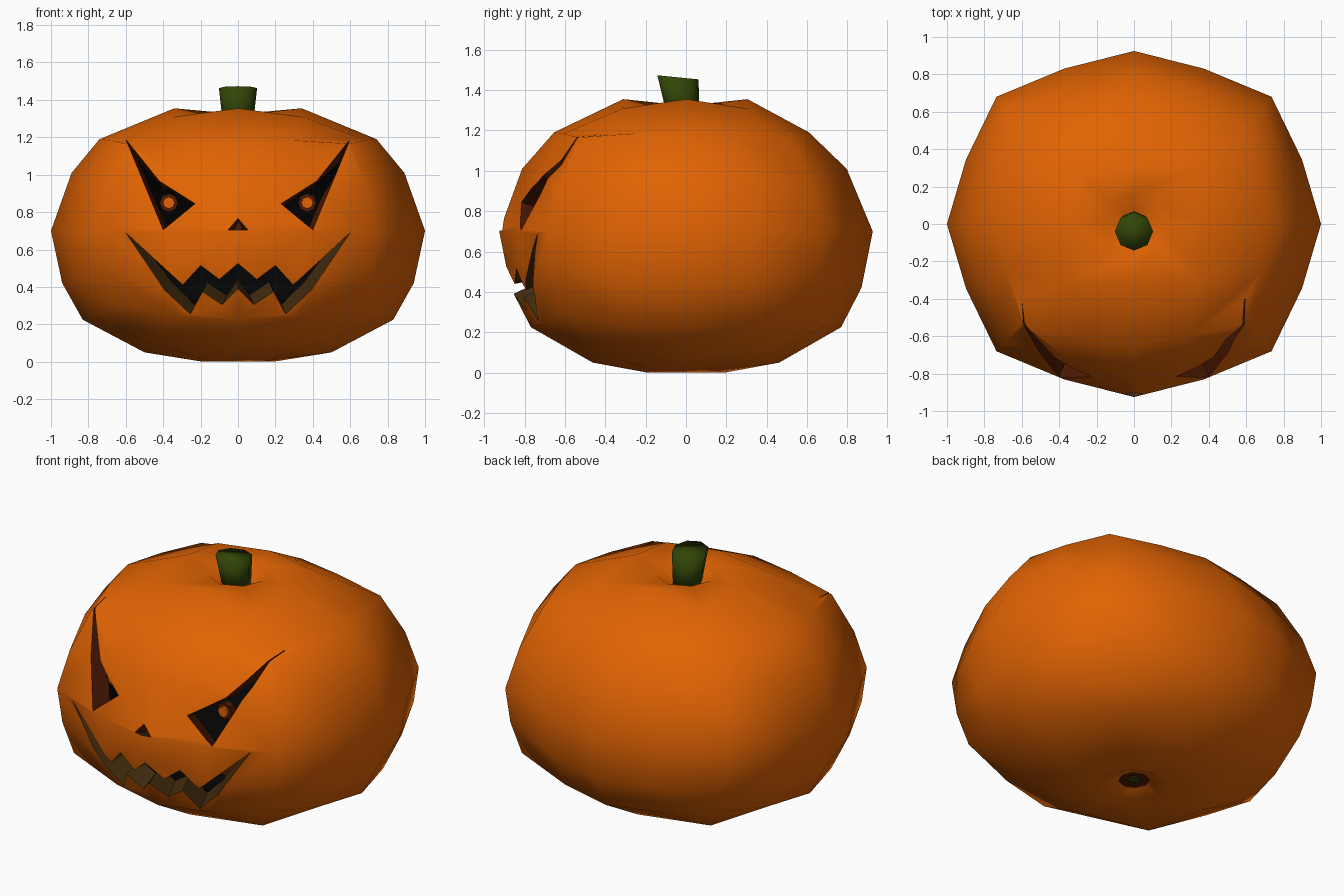
import bpy, bmesh, math
from mathutils import Vector, Matrix

if "Cube" in bpy.data.objects:
    bpy.data.objects.remove(bpy.data.objects["Cube"])


def mat(name, rgb):
    m = bpy.data.materials.new(name)
    m.diffuse_color = (*rgb, 1)
    m.use_nodes = True
    m.node_tree.nodes["Principled BSDF"].inputs["Base Color"].default_value = m.diffuse_color
    return m


ORANGE = mat("orange skin", (0.75, 0.125, 0.001))
BROWN = mat("red brown cut", (0.075, 0.010, 0.001))
BLACK = mat("black inside", (0.001, 0.001, 0.001))
OLIVE = mat("mouth brown cut", (0.05, 0.022, 0.004))
GREEN = mat("green stem", (0.032, 0.06, 0.002))
SHELL = [ORANGE, BROWN, BLACK, OLIVE]


def add(name, bm, mats):
    me = bpy.data.meshes.new(name)
    bm.normal_update()
    bm.to_mesh(me)
    bm.free()
    for m in mats:
        me.materials.append(m)
    ob = bpy.data.objects.new(name, me)
    bpy.context.collection.objects.link(ob)
    return ob


def smooth(ob, angle):
    bpy.ops.object.select_all(action='DESELECT')
    bpy.context.view_layer.objects.active = ob
    ob.select_set(True)
    bpy.ops.object.shade_smooth_by_angle(angle=math.radians(angle))


def bake(ob):
    """Apply the modifiers of an object."""
    dg = bpy.context.evaluated_depsgraph_get()
    me = bpy.data.meshes.new_from_object(ob.evaluated_get(dg))
    ob.modifiers.clear()
    ob.data = me


def lerp(table, t):
    for (a, *va), (b, *vb) in zip(table, table[1:]):
        if t <= b:
            k = (t - a) / (b - a)
            return [p + (q - p) * k for p, q in zip(va, vb)]
    return table[-1][1:]


def prism(name, outline, y0, y1, mats, index):
    bm = bmesh.new()
    f = bm.faces.new([bm.verts.new((x, y0, z)) for x, z in outline])
    r = bmesh.ops.extrude_face_region(bm, geom=[f])
    for v in r['geom']:
        if isinstance(v, bmesh.types.BMVert):
            v.co.y = y1
    bmesh.ops.recalc_face_normals(bm, faces=bm.faces)
    for f in bm.faces:
        f.material_index = index
    return add(name, bm, mats)


def disc(name, radius, depth, matrix, m):
    bm = bmesh.new()
    bmesh.ops.create_cone(bm, cap_ends=True, segments=8, radius1=radius, radius2=radius,
                          depth=depth, matrix=matrix)
    return add(name, bm, [m])


# Body: rounded cube, squashed; (unit height, radius factor, height, y narrowing)
UPPER = [(0, 1, 0, 0), (.383, .963, .31, .3), (.577, 1.0, .465, .8),
         (.707, 1.047, .49, 1), (.924, .89, .655, .3), (1, 1, .6, 0)]
LOWER = [(0, 1, 0, 0), (.383, 1.017, -.28, 0), (.707, 1.174, -.475, 0),
         (.924, 1.305, -.65, 0), (1, 1, -.7, 0)]
bm = bmesh.new()
bmesh.ops.create_cube(bm, size=2)
bmesh.ops.subdivide_edges(bm, edges=bm.edges, cuts=3, use_grid_fill=True)
poles = []
for v in bm.verts:
    p = Vector([math.tan(c * math.pi / 4) for c in v.co]).normalized()
    if abs(p.z) > .99:
        poles.append(v)
    k, z, w = lerp(UPPER if p.z > 0 else LOWER, abs(p.z))
    s = math.sin(2 * math.atan2(p.y, p.x)) ** 2
    k *= 1 - .15 * s + .19 * s * s
    ky = .925 * (1 - w * (.11 if p.y > 0 else .045))
    v.co = (p.x * k, p.y * k * ky, .7 + z)
bmesh.ops.delete(bm, geom=poles, context='VERTS')

# Sunken top and bottom: rings pulled in towards the poles
for top, rings in ((True, ((.17, 1.335), (.07, 1.27))), (False, ((.2, .002), (.085, .05)))):
    edges = [e for e in bm.edges if e.is_boundary and (e.verts[0].co.z > .7) == top]
    for rad, z in rings:
        geom = bmesh.ops.extrude_edge_only(bm, edges=edges)['geom']
        edges = [g for g in geom if isinstance(g, bmesh.types.BMEdge)]
        ring = [g for g in geom if isinstance(g, bmesh.types.BMVert)]
        for v in ring:
            a = round(math.atan2(v.co.y, v.co.x) / (math.pi / 4)) * math.pi / 4
            v.co = (rad * math.cos(a), rad * math.sin(a), z)
    ring.sort(key=lambda v: math.atan2(v.co.y, v.co.x))
    cap = bm.faces.new(ring)
    cap.material_index = 0 if top else 1      # bottom cap is opened later
bmesh.ops.recalc_face_normals(bm, faces=bm.faces)
body = add("pumpkin_body", bm, SHELL)

# Face cutters
eye = [(.6, 1.19), (.42, .965), (.23, .845), (.40, .705)]
half = [(.295, .41), (.2, .515), (.1, .44)]
low = [(.085, .305), (.19, .375), (.255, .255), (.39, .38), (.6, .69)]
mouth = ([(-x, z) for x, z in [(.6, .69)] + half] + [(0, .525)]
         + half[::-1] + low[::-1] + [(0, .39)] + [(-x, z) for x, z in low[:-1]])
nose = [(-.053, .705), (.053, .705), (0, .767)]
shapes = {"right_eye_cutter": eye, "left_eye_cutter": [(-x, z) for x, z in eye],
          "mouth_cutter": mouth, "nose_cutter": nose}
cutters = []
for name, outline in shapes.items():
    c = prism(name, outline, -1.2, -.4, SHELL, 1)
    c.hide_render = True
    cutters.append(c)
    b = body.modifiers.new(name, 'BOOLEAN')
    b.operation, b.solver, b.object = 'DIFFERENCE', 'EXACT', c
bake(body)
for c in cutters:
    bpy.data.objects.remove(c)

# Open the holes, then give the skin thickness
bm = bmesh.new()
bm.from_mesh(body.data)
bmesh.ops.delete(bm, geom=[f for f in bm.faces if f.material_index == 1], context='FACES')
bm.to_mesh(body.data)
bm.free()
s = body.modifiers.new("skin", 'SOLIDIFY')
s.thickness, s.offset = .12, -1
s.material_offset, s.material_offset_rim = 2, 1
bake(body)
for f in body.data.polygons:
    if f.material_index == 1 and f.center.z < .69 and f.center.y < -.3:
        f.material_index = 3
smooth(body, 55)

# Back of the nose, and the plug of the hole underneath
prism("nose_back", [(-.09, .66), (.09, .66), (0, .80)], -.85, -.842, [BROWN], 0)
disc("bottom_plug", .085, .008, Matrix.Translation((0, 0, .062)), BROWN)
disc("bottom_plug_centre", .035, .008, Matrix.Translation((0, 0, .056)), GREEN)

# Glowing pupils in short brown sockets
for side, sx in (("right", 1), ("left", -1)):
    turn = Matrix.Rotation(math.pi / 2, 4, 'X')
    disc(f"{side}_socket", .05, .04, Matrix.Translation((sx * .37, -.64, .85)) @ turn, BROWN)
    disc(f"{side}_pupil", .032, .04, Matrix.Translation((sx * .37, -.655, .85)) @ turn, ORANGE)

# Stem: eight sided, flaring and leaning forward
bm = bmesh.new()
bmesh.ops.create_cone(bm, cap_ends=True, segments=8, radius1=.078, radius2=.102, depth=.24)
for v in bm.verts:
    if v.co.z > 0:
        v.co = (v.co.x, v.co.y - .04, 1.463 - .1 * v.co.y)
    else:
        v.co = (v.co.x, v.co.y - .01, 1.25)
stem = add("stem", bm, [GREEN])
smooth(stem, 120)
